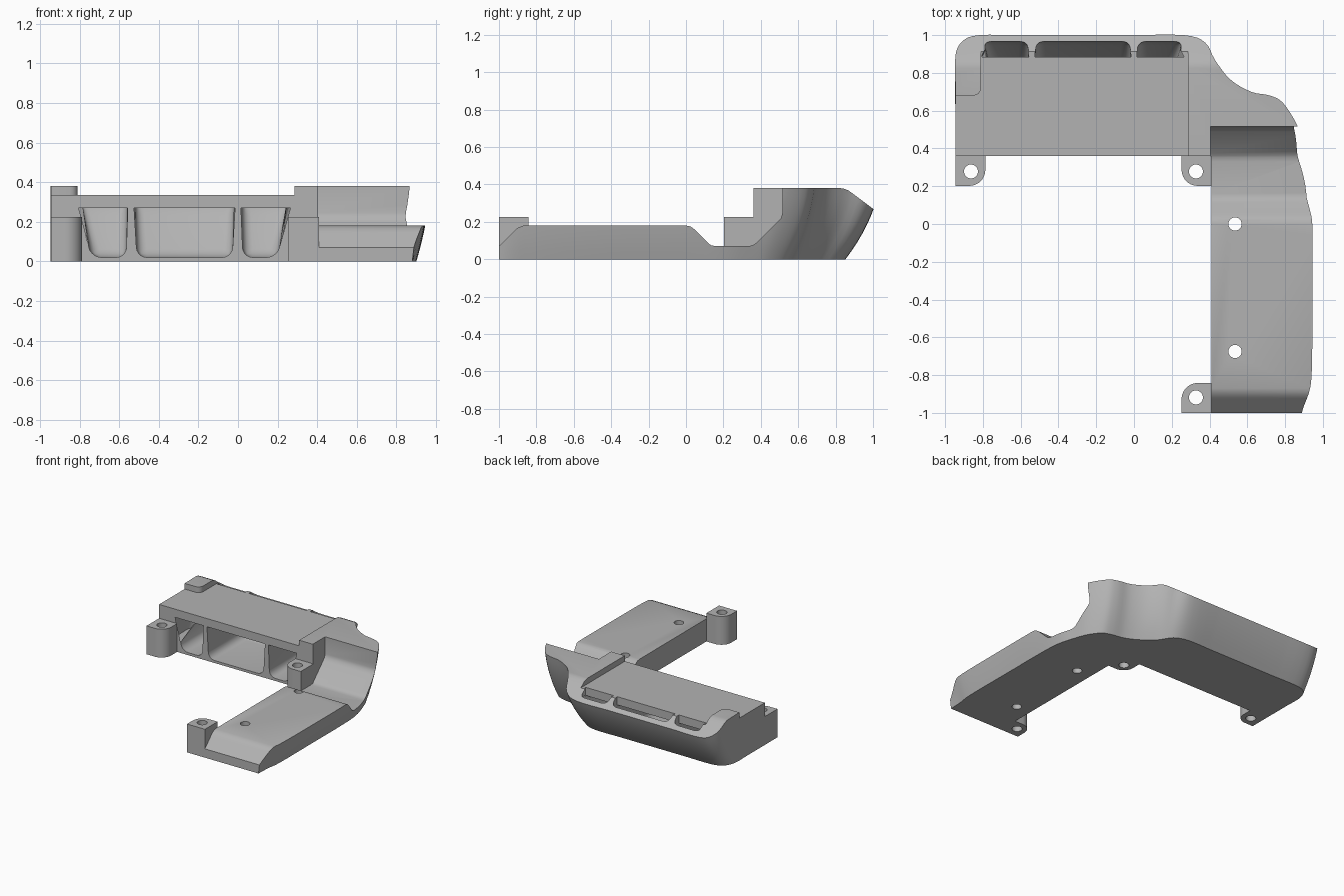
import bpy, bmesh, math
from mathutils import Vector

cube = bpy.data.objects.get("Cube")
if cube:
    bpy.data.objects.remove(cube, do_unlink=True)

grey = bpy.data.materials.new("plain grey")
grey.use_nodes = True
grey.diffuse_color = (0.45, 0.45, 0.45, 1)
grey.node_tree.nodes["Principled BSDF"].inputs["Base Color"].default_value = (0.45, 0.45, 0.45, 1)


def add_object(name, bm):
    bmesh.ops.recalc_face_normals(bm, faces=bm.faces)
    mesh = bpy.data.meshes.new(name)
    bm.to_mesh(mesh)
    bm.free()
    mesh.materials.append(grey)
    obj = bpy.data.objects.new(name, mesh)
    bpy.context.collection.objects.link(obj)
    return obj


def loft(rings):
    """Closed solid through rings of equal point count."""
    bm = bmesh.new()
    loops = [[bm.verts.new(p) for p in ring] for ring in rings]
    count = len(loops[0])
    for low, high in zip(loops, loops[1:]):
        for i in range(count):
            j = (i + 1) % count
            bm.faces.new((low[i], low[j], high[j], high[i]))
    bm.faces.new(loops[0][::-1])
    bm.faces.new(loops[-1])
    return bm, loops


def extrude_x(name, profile, x0, x1):
    return add_object(name, loft([[(x, y, z) for y, z in profile] for x in (x0, x1)])[0])


def extrude_z(name, outline, z0, z1):
    return add_object(name, loft([[(x, y, z) for x, y in outline] for z in (z0, z1)])[0])


def circle(x, y, radius, steps=32):
    angles = [math.tau * i / steps for i in range(steps)]
    return [(x + radius * math.cos(a), y + radius * math.sin(a)) for a in angles]


def cut(obj, cutter):
    cutter.hide_render = True
    mod = obj.modifiers.new("cut", "BOOLEAN")
    mod.operation = "DIFFERENCE"
    mod.solver = "EXACT"
    mod.object = cutter
    bpy.context.view_layer.objects.active = obj
    bpy.ops.object.modifier_apply(modifier=mod.name)
    bpy.data.objects.remove(cutter, do_unlink=True)


def finish(obj):
    bpy.ops.object.select_all(action="DESELECT")
    obj.select_set(True)
    bpy.context.view_layer.objects.active = obj
    bpy.ops.object.shade_smooth_by_angle(angle=math.radians(28))


def smooth_path(points, steps=4):
    """Catmull-Rom path through the points."""
    pts = [Vector(p) for p in points]
    pts = [pts[0]] + pts + [pts[-1]]
    out = []
    for a, b, c, d in zip(pts, pts[1:], pts[2:], pts[3:]):
        for k in range(steps):
            t = k / steps
            out.append(0.5 * (2 * b + (c - a) * t + (2 * a - 5 * b + 4 * c - d) * t * t
                              + (3 * b - a - 3 * c + d) * t ** 3))
    return out + [pts[-1]]


# Outer wall: each point is bottom x, y then top x, y
wall = smooth_path([
    (0.88, -1, 0.91, -1), (0.885, -0.89, 0.955, -0.89), (0.9, -0.75, 0.968, -0.75),
    (0.9, -0.3, 0.972, -0.3), (0.9, 0, 0.97, 0.02), (0.89, 0.2, 0.95, 0.23),
    (0.85, 0.35, 0.9, 0.4), (0.81, 0.45, 0.865, 0.52), (0.75, 0.53, 0.79, 0.64),
    (0.68, 0.56, 0.72, 0.68), (0.58, 0.58, 0.62, 0.7), (0.48, 0.63, 0.51, 0.765),
    (0.38, 0.71, 0.43, 0.87), (0.31, 0.81, 0.385, 0.98), (0.2, 0.85, 0.28, 1.03),
    (0, 0.85, 0, 1.03)])
wall += smooth_path([
    (-0.6, 0.85, -0.6, 1.03), (-0.82, 0.85, -0.82, 1.03), (-0.907, 0.815, -0.907, 0.99),
    (-0.945, 0.73, -0.945, 0.9), (-0.945, 0.6, -0.945, 0.7)])
inner = [(-0.945, 0.36), (0.41, 0.36), (0.41, -1)]

height = 0.38
rings = []
for step in range(9):
    u = step / 8
    flare = 1.6 * u - 0.6 * u * u
    ring = [(p[0] + (p[2] - p[0]) * flare, p[1] + (p[3] - p[1]) * flare) for p in wall]
    rings.append([(x, y, u * height) for x, y in ring + inner])
body = add_object("bracket_body", loft(rings)[0])

# Sloped back shoulder
cut(body, extrude_x("shoulder_cutter", [
    (0.82, 0.381), (0.845, 0.377), (0.87, 0.367), (1, 0.27), (1.2, 0.12), (1.2, 0.5), (0.82, 0.5)],
    -1.2, 1.2))

# Low side arm with ramps
cut(body, extrude_x("arm_cutter", [
    (-1.05, 0.02), (-0.92, 0.15), (-0.9, 0.168), (-0.87, 0.18), (0, 0.18), (0.025, 0.175),
    (0.045, 0.16), (0.12, 0.085), (0.135, 0.074), (0.16, 0.07), (0.33, 0.07), (0.355, 0.074),
    (0.375, 0.086), (0.49, 0.2), (0.508, 0.22), (0.515, 0.245), (0.515, 0.5), (-1.05, 0.5)],
    0.405, 1.2))

# Recessed deck, leaving a raised pad at the left rear corner
pad_corner = [(x, y) for x, y in circle(-0.85, 0.72, 0.04, 16) if x > -0.851 and y < 0.721]
pad_corner.sort(key=lambda p: -p[1])
cut(body, extrude_z("deck_cutter", [
    (-1.2, 0.3), (0.285, 0.3), (0.285, 1.2), (-0.81, 1.2)] + pad_corner + [(-1.2, 0.68)],
    0.335, 0.5))

# Scoop pockets from the front face up to the rear slots
scoop = [(0.3, 0.02), (0.82, 0.02), (0.97, 0.27), (0.97, 0.5), (0.885, 0.5), (0.885, 0.27), (0.3, 0.27)]


def pocket_cutter(left_low, left_high, right_low, right_high):
    def side(low, high):
        return [(low + (high - low) * min(1, (z - 0.02) / 0.25), y, z) for y, z in scoop]
    bm, loops = loft([side(left_low, left_high), side(right_low, right_high)])
    edges = [bm.edges.get((loop[i], loop[i + 1])) for loop in loops for i in range(3)]
    edges += [bm.edges.get((loops[0][i], loops[1][i])) for i in (1, 2)]
    bmesh.ops.bevel(bm, geom=edges, offset=0.05, segments=5, profile=0.5, affect="EDGES")
    return add_object("pocket_cutter", bm)


for spans in ((-0.74, -0.805, -0.565, -0.557), (-0.51, -0.525, -0.03, -0.015), (0.025, 0.015, 0.195, 0.265)):
    cut(body, pocket_cutter(*spans))

# Screw holes through the arm
for y in (0, -0.675):
    cut(body, extrude_z("hole_cutter", circle(0.535, y, 0.035), -0.1, 0.4))
finish(body)


# Screw bosses: square corner at x, y; rounded corner towards sx, sy
def boss(name, x, y, sx, sy, size=0.158, radius=0.085):
    arc = [math.pi / 2 * i / 10 for i in range(11)]
    outline = [(0, 0), (size, 0)]
    outline += [(size - radius + radius * math.cos(a), size - radius + radius * math.sin(a)) for a in arc]
    outline.append((0, size))
    obj = extrude_z(name, [(x + sx * u, y + sy * v) for u, v in outline], 0, 0.225)
    centre = size / 2 + 0.003
    cut(obj, extrude_z("hole_cutter", circle(x + sx * centre, y + sy * centre, 0.037), -0.1, 0.4))
    finish(obj)


boss("left_boss", -0.945, 0.36, 1, -1)
boss("middle_boss", 0.41, 0.36, -1, -1)
boss("front_boss", 0.41, -1, -1, 1)
